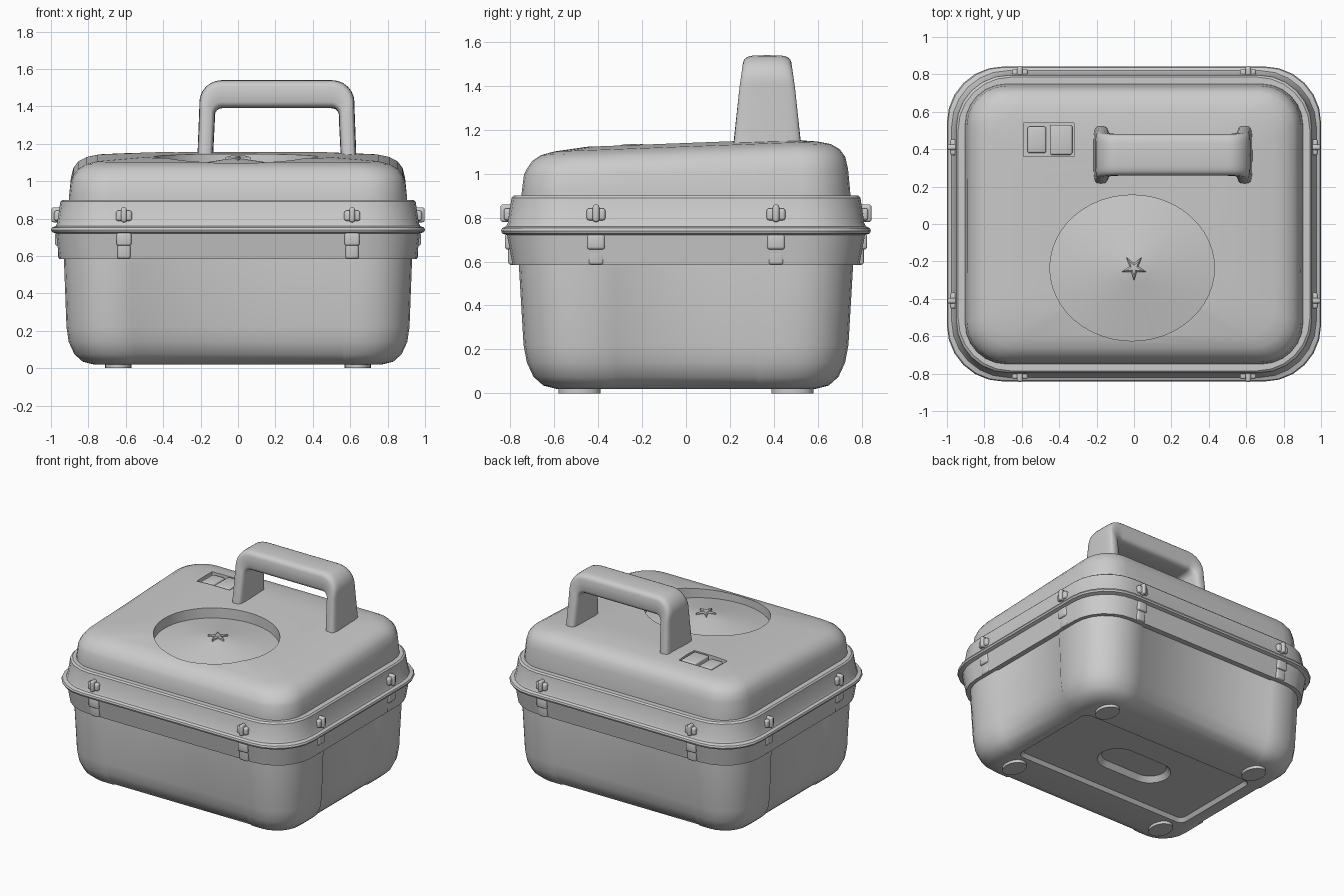
import bpy, bmesh, math

if "Cube" in bpy.data.objects:
    bpy.data.objects.remove(bpy.data.objects["Cube"])

grey = bpy.data.materials.new("light_grey_plastic")
grey.use_nodes = True
COLOUR = (0.6, 0.6, 0.6, 1)
grey.diffuse_color = COLOUR
grey.node_tree.nodes["Principled BSDF"].inputs["Base Color"].default_value = COLOUR


def activate(ob):
    bpy.ops.object.select_all(action="DESELECT")
    ob.select_set(True)
    bpy.context.view_layer.objects.active = ob


def smooth(ob, angle=35):
    activate(ob)
    bpy.ops.object.shade_smooth_by_angle(angle=math.radians(angle))


def finish(name, bm):
    bmesh.ops.remove_doubles(bm, verts=bm.verts, dist=1e-5)
    bmesh.ops.recalc_face_normals(bm, faces=bm.faces)
    me = bpy.data.meshes.new(name)
    bm.to_mesh(me)
    bm.free()
    ob = bpy.data.objects.new(name, me)
    bpy.context.collection.objects.link(ob)
    me.materials.append(grey)
    return ob


def loft(name, rings):
    """Skin a list of equal-length rings and cap both ends."""
    bm = bmesh.new()
    rows = [[bm.verts.new(p) for p in ring] for ring in rings]
    for lo, hi in zip(rows, rows[1:]):
        for i in range(len(lo)):
            j = (i + 1) % len(lo)
            bm.faces.new((lo[i], lo[j], hi[j], hi[i]))
    bm.faces.new(rows[0])
    bm.faces.new(rows[-1])
    return finish(name, bm)


def ring(hx, hy, r, z, inset=0.0, slope=0.0, n=6):
    """Rounded rectangle whose side panels can sit back from the corners."""
    pts = []
    for k in range(4):
        a, b, p = (hx, hy, 0.57) if k % 2 == 0 else (hy, hx, 0.33)
        p = min(p, a - r)
        q = max(p - 0.015, 0)
        local = [(p, b), (q, b - inset), (-q, b - inset), (-p, b)]
        for i in range(n + 1):
            t = math.pi / 2 * (1 + i / n)
            local.append((r - a + r * math.cos(t), b - r + r * math.sin(t)))
        for x, y in local:
            for _ in range(k):
                x, y = -y, x
            pts.append((x, y, z + slope * y))
    return pts


def box(name, centre, size, bevel=0.01):
    bm = bmesh.new()
    bmesh.ops.create_cube(bm, size=1)
    bmesh.ops.scale(bm, vec=size, verts=bm.verts)
    if bevel:
        bmesh.ops.bevel(bm, geom=bm.edges[:], offset=bevel, segments=3,
                        profile=0.5, affect="EDGES")
    bmesh.ops.translate(bm, vec=centre, verts=bm.verts)
    ob = finish(name, bm)
    smooth(ob)
    return ob


def ellipse(cx, cy, rx, ry, z, slope=0.0, n=48):
    angles = [2 * math.pi * i / n for i in range(n)]
    return [(cx + rx * math.cos(t), cy + ry * math.sin(t),
             z + slope * (cy + ry * math.sin(t))) for t in angles]


def cut(ob, cutter):
    cutter.hide_render = True
    activate(ob)
    mod = ob.modifiers.new("cut", "BOOLEAN")
    mod.operation, mod.solver, mod.object = "DIFFERENCE", "EXACT", cutter
    bpy.ops.object.modifier_apply(modifier=mod.name)
    bpy.data.objects.remove(cutter)


# Lower tub: set-back side panels, rounded bottom, recessed underside
P = 0.01
body = loft("lower_body", [
    ring(0.93, 0.76, 0.25, 0.62, P), ring(0.93, 0.76, 0.25, 0.56, P),
    ring(0.917, 0.74, 0.24, 0.22, P), ring(0.905, 0.725, 0.23, 0.14, P),
    ring(0.875, 0.695, 0.21, 0.075, P), ring(0.83, 0.65, 0.18, 0.035, P),
    ring(0.77, 0.59, 0.15, 0.02, P),
    ring(0.72, 0.36, 0.05, 0.02), ring(0.70, 0.34, 0.04, 0.045),
    ring(0.28, 0.14, 0.14, 0.045), ring(0.25, 0.11, 0.11, 0.08)])
smooth(body)

# Collar around the seam with a protruding bead
collar = loft("seam_collar", [
    ring(0.86, 0.71, 0.22, 0.9), ring(0.94, 0.785, 0.28, 0.9),
    ring(0.95, 0.795, 0.28, 0.89), ring(0.967, 0.812, 0.29, 0.775),
    ring(0.975, 0.82, 0.3, 0.76), ring(0.995, 0.838, 0.3, 0.752),
    ring(1.0, 0.842, 0.3, 0.74), ring(0.995, 0.838, 0.3, 0.728),
    ring(0.972, 0.815, 0.29, 0.72), ring(0.957, 0.79, 0.28, 0.585),
    ring(0.90, 0.73, 0.24, 0.585)])
smooth(collar)

# Domed lid, rising gently towards the back
S = 0.038
lid = loft("lid", [
    ring(0.905, 0.75, 0.22, 0.86), ring(0.903, 0.748, 0.22, 0.92),
    ring(0.893, 0.738, 0.21, 1.01, 0, S / 2), ring(0.88, 0.725, 0.2, 1.05, 0, S),
    ring(0.855, 0.70, 0.19, 1.085, 0, S), ring(0.81, 0.66, 0.17, 1.11, 0, S),
    ring(0.75, 0.60, 0.15, 1.124, 0, S), ring(0.5, 0.45, 0.15, 1.14, 0, S)])

# Round recess with a shallow cone floor
DX, DY = -0.01, -0.235
dish = [ellipse(DX, DY, 0.44 * f, 0.39 * f, 1.065 + 0.07 * (1 - f), S)
        for f in (0.03, 0.25, 0.5, 0.75, 0.95, 1.0)]
cut(lid, loft("dish_cutter", dish + [ellipse(DX, DY, 0.44, 0.39, 1.3)]))

# Rectangular switch recess
cut(lid, box("switch_cutter", (-0.455, 0.45, 1.2), (0.27, 0.18, 0.17), 0))
smooth(lid)
box("switch_rocker_left", (-0.52, 0.45, 1.12), (0.10, 0.14, 0.05))
box("switch_rocker_right", (-0.39, 0.45, 1.125), (0.12, 0.16, 0.06))

# Small star at the middle of the recess
star = []
for z, f in ((1.09, 1.0), (1.128, 1.0), (1.136, 0.6)):
    star.append([(f * (0.07 if i % 2 else 0.025) * math.sin(math.pi * i / 5),
                  DY + f * (0.07 if i % 2 else 0.025) * math.cos(math.pi * i / 5), z)
                 for i in range(10)])
loft("star_hub", star)


# Carrying handle: rounded section swept along an arch, tapering upwards
def arch(half, top, r, xc=0.208, n=6):
    left = [(-half - 0.012, 1.08), (-half, top - r - 0.03)]
    for i in range(n + 1):
        t = math.pi / 2 * i / n
        left.append((-half + r - r * math.cos(t), top - r + r * math.sin(t)))
    left.append((-half / 3, top))
    right = [(-x, z) for x, z in reversed(left)]
    return [(xc + x, z) for x, z in left + right]


def squarish(v):
    return math.copysign(abs(v) ** 0.45, v)


sections = []
for (ox, oz), (ix, iz) in zip(arch(0.415, 1.54, 0.12), arch(0.332, 1.39, 0.04)):
    half_depth = 0.16 - 0.048 * (min(max(oz, 1.15), 1.54) - 1.15) / 0.39
    row = []
    for i in range(24):
        t = 2 * math.pi * i / 24
        c, s = squarish(math.cos(t)), squarish(math.sin(t))
        row.append(((ox + ix) / 2 + (ox - ix) / 2 * c, 0.37 + half_depth * s,
                    (oz + iz) / 2 + (oz - iz) / 2 * c))
    sections.append(row)
smooth(loft("carry_handle", sections), 50)


# Latches: a knob with a fin above the bead and a tab below it
def latch(label, u, v, side):
    """u runs along the wall, v is the outward distance of the wall."""
    def part(name, dv, z, size):
        along, out, tall = size
        if side:
            centre, dims = (math.copysign(abs(v) + dv, v), u, z), (out, along, tall)
        else:
            centre, dims = (u, math.copysign(abs(v) + dv, v), z), (along, out, tall)
        box(f"{label}_{name}", centre, dims, 0.012)
    part("knob", -0.005, 0.815, (0.085, 0.05, 0.055))
    part("fin", 0.005, 0.82, (0.03, 0.06, 0.08))
    part("tab", -0.01, 0.69, (0.08, 0.05, 0.07))
    part("strap", -0.02, 0.65, (0.07, 0.04, 0.13))


for sign, end in ((-1, "right"), (1, "left")):
    for v, face in ((-0.81, "front"), (0.81, "back")):
        latch(f"{face}_{end}_latch", sign * 0.61, v, False)
    for u, face in ((-0.41, "front"), (0.41, "back")):
        latch(f"side_{face}_{end}_latch", u, sign * 0.963, True)
    # Feet
    for y, face in ((-0.485, "front"), (0.485, "back")):
        foot = loft(f"{face}_{end}_foot", [
            ellipse(sign * 0.64, y, 0.07, 0.095, z, 0, 24) for z in (0.0, 0.04)])
        smooth(foot)
